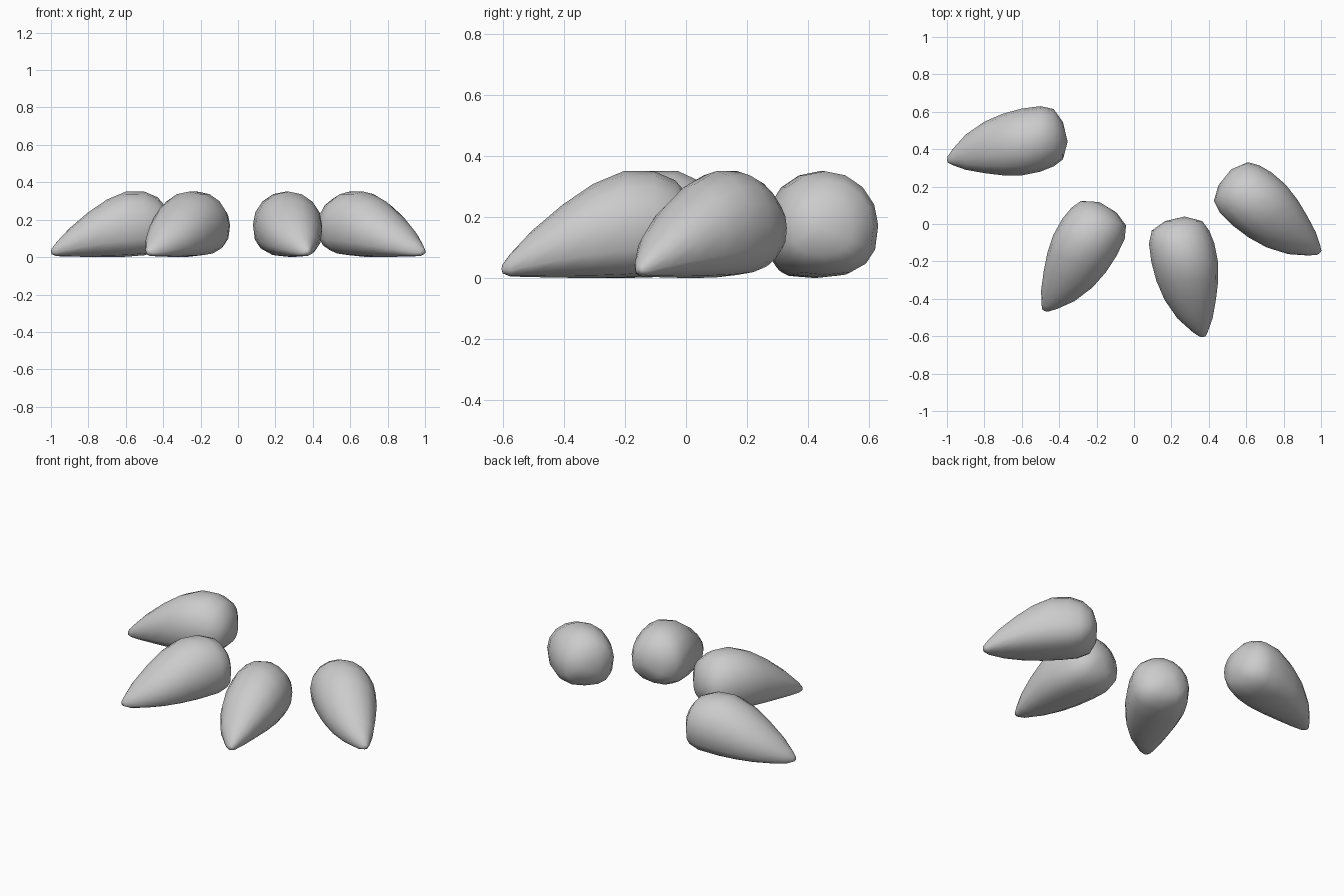
import bpy, bmesh, math
from mathutils import Matrix

if "Cube" in bpy.data.objects:
    bpy.data.objects.remove(bpy.data.objects["Cube"])

# Seed cross-sections from tip to blunt end: distance, left, right, bottom, top
STATIONS = [
    (0.004, -0.022, 0.012, 0.015, 0.045),
    (0.030, -0.060, 0.025, 0.005, 0.080),
    (0.100, -0.138, 0.050, 0.003, 0.155),
    (0.200, -0.207, 0.068, 0.001, 0.240),
    (0.300, -0.250, 0.080, 0.000, 0.308),
    (0.400, -0.277, 0.080, 0.002, 0.350),
    (0.500, -0.290, 0.060, 0.010, 0.350),
    (0.570, -0.275, 0.032, 0.030, 0.320),
    (0.620, -0.205, -0.005, 0.075, 0.262),
]
SIDES = 16


def ring(bm, u, left, right, low, high):
    cx, rx = (left + right) / 2, (right - left) / 2
    cz, rz = low + (high - low) * 0.48, (high - low)
    verts = []
    for i in range(SIDES):
        a = 2 * math.pi * i / SIDES
        c, s = math.cos(a), math.sin(a)
        # flatter underside, rounder top
        e = 1.0 if s >= 0 else 0.75
        x = cx + rx * math.copysign(abs(c) ** e, c)
        z = cz + (rz * 0.52 if s >= 0 else rz * 0.48) * math.copysign(abs(s) ** e, s)
        verts.append(bm.verts.new((x, u, z)))
    return verts


def seed(name, tip, angle, mirror=False):
    bm = bmesh.new()
    rings = [ring(bm, *s) for s in STATIONS]
    for a, b in zip(rings, rings[1:]):
        for i in range(SIDES):
            j = (i + 1) % SIDES
            bm.faces.new((a[i], a[j], b[j], b[i]))
    # tip and blunt end caps
    for r, p in ((rings[0], (-0.003, 0, 0.03)), (rings[-1], (-0.10, 0.645, 0.17))):
        v = bm.verts.new(p)
        for i in range(SIDES):
            bm.faces.new((r[i], r[(i + 1) % SIDES], v))
    if mirror:
        bmesh.ops.scale(bm, vec=(-1, 1, 1), verts=bm.verts)
    bm.transform(Matrix.Translation((tip[0], tip[1], 0)) @ Matrix.Rotation(math.radians(angle), 4, 'Z'))
    bmesh.ops.recalc_face_normals(bm, faces=bm.faces)
    for f in bm.faces:
        f.smooth = True
    me = bpy.data.meshes.new(name)
    bm.to_mesh(me)
    bm.free()
    ob = bpy.data.objects.new(name, me)
    bpy.context.collection.objects.link(ob)


# Four scattered seeds
seed("seed_back_left", (-1.0, 0.34), -90)
seed("seed_front_left", (-0.48, -0.465), -18, True)
seed("seed_front_right", (0.37, -0.605), 0)
seed("seed_right", (0.995, -0.155), 38)
